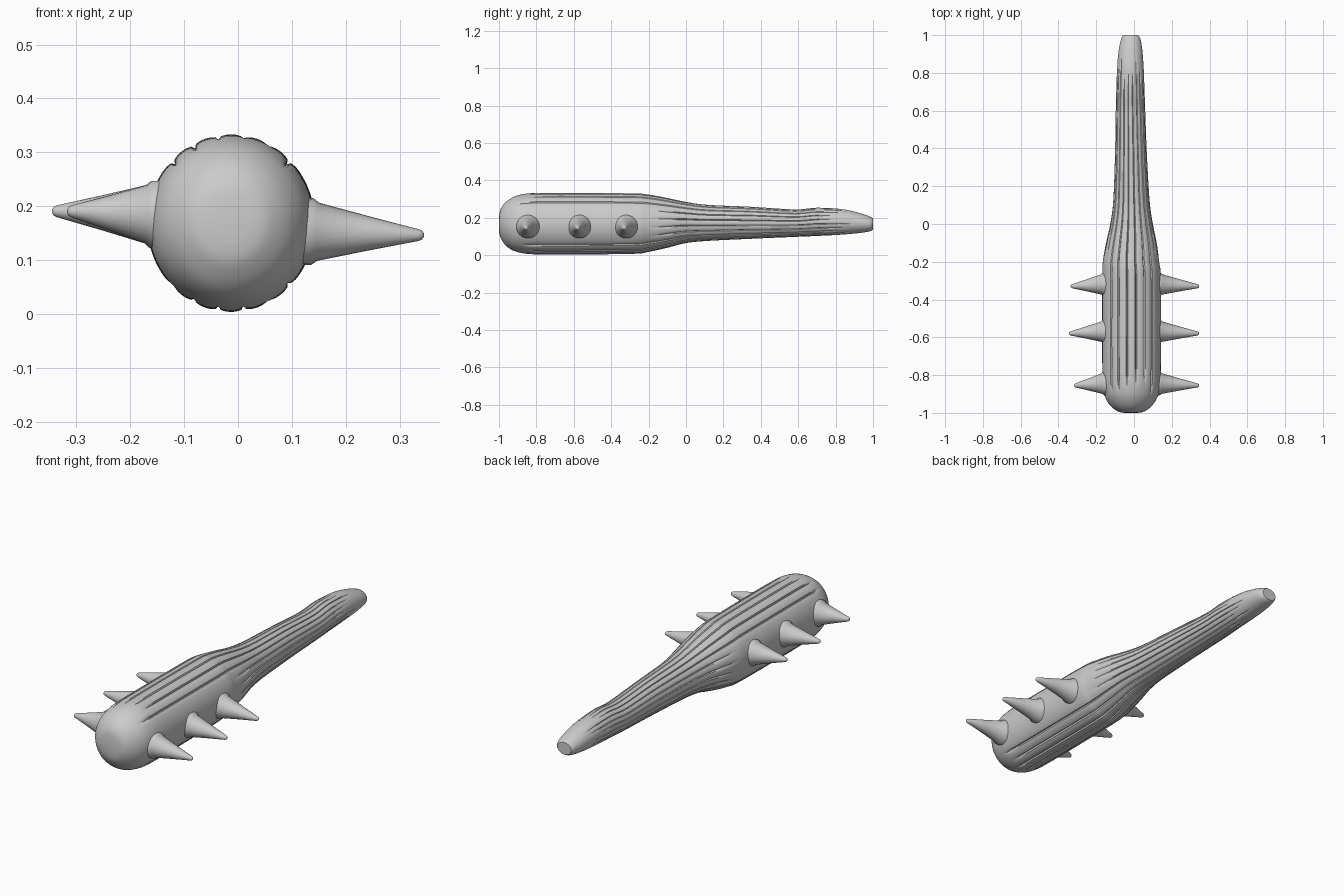
import bpy
import bmesh
import random
from math import sin, cos, pi, tau
from mathutils import Vector

random.seed(4)
default = bpy.data.objects.get("Cube")
if default:
    bpy.data.objects.remove(default, do_unlink=True)

grey = bpy.data.materials.new("plain grey")
grey.use_nodes = True
grey.diffuse_color = (0.6, 0.6, 0.6, 1)
grey.node_tree.nodes["Principled BSDF"].inputs["Base Color"].default_value = (0.6, 0.6, 0.6, 1)


def finish(name, bm, angle):
    """Turn a bmesh into a smooth shaded grey object."""
    bmesh.ops.recalc_face_normals(bm, faces=bm.faces)
    mesh = bpy.data.meshes.new(name)
    bm.to_mesh(mesh)
    bm.free()
    mesh.materials.append(grey)
    obj = bpy.data.objects.new(name, mesh)
    bpy.context.collection.objects.link(obj)
    bpy.ops.object.select_all(action="DESELECT")
    obj.select_set(True)
    bpy.context.view_layer.objects.active = obj
    bpy.ops.object.shade_smooth_by_angle(angle=angle)
    return obj


def skin(bm, rings):
    """Bridge closed rings of points and cap both ends."""
    loops = [[bm.verts.new(p) for p in ring] for ring in rings]
    n = len(loops[0])
    for a, b in zip(loops, loops[1:]):
        for i in range(n):
            j = (i + 1) % n
            bm.faces.new((a[i], a[j], b[j], b[i]))
    bm.faces.new(loops[0])
    bm.faces.new(loops[-1])


# Club outline: y, left and right limits in x, lower and upper limits in z
OUTLINE = [Vector(row) for row in (
    (-1, -.05, .02, .13, .2),
    (-.99, -.09, .06, .09, .25),
    (-.95, -.135, .105, .04, .295),
    (-.88, -.162, .135, .012, .325),
    (-.75, -.168, .142, .004, .333),
    (-.3, -.168, .142, .007, .331),
    (-.2, -.165, .133, .018, .324),
    (-.1, -.148, .12, .04, .306),
    (0, -.126, .1, .065, .285),
    (.12, -.11, .083, .077, .269),
    (.35, -.101, .069, .088, .259),
    (.58, -.097, .06, .098, .245),
    (.7, -.094, .056, .103, .254),
    (.83, -.089, .051, .11, .247),
    (.92, -.081, .044, .118, .228),
    (.98, -.068, .034, .127, .208),
    (1, -.058, .02, .137, .197),
)]


def smooth_path(rows, steps):
    """Pass a Catmull-Rom curve through the outline rows."""
    out = []
    for i in range(len(rows) - 1):
        p, q = rows[i], rows[i + 1]
        m = (q - rows[max(i - 1, 0)]) / 2
        n = (rows[min(i + 2, len(rows) - 1)] - p) / 2
        for s in range(steps):
            t = s / steps
            h = t * t * (3 - 2 * t)
            out.append(p * (1 - h) + q * h + m * (t * (1 - t) ** 2) - n * (t * t * (1 - t)))
    return out + [rows[-1]]


# Grooved wooden body: each plank runs between two narrow cuts
PLANKS = 20
CUT = ((-.1, .25), (0, 1), (.1, .25), (.3, .05), (.5, 0), (.7, .05))
spans = [(random.uniform(-.92, -.84), random.uniform(.8, .93)) for _ in range(PLANKS)]


def ease(value, width):
    return max(0, min(1, value / width))


rings = []
for y, x0, x1, z0, z1 in smooth_path(OUTLINE, 5):
    ring = []
    for k in range(PLANKS):
        for fraction, cut in CUT:
            a = tau * (k + fraction + .5) / PLANKS
            start, end = spans[k]
            fade = ease(y - start, .06) * ease(end - y, .1)
            # The spiked sides of the head stay plain
            if abs(cos(a)) > .8:
                fade *= ease(y + .2, .15)
            depth = 1 - .06 * cut * fade
            ring.append(((x0 + x1) / 2 + (x1 - x0) / 2 * depth * cos(a), y,
                         (z0 + z1) / 2 + (z1 - z0) / 2 * depth * sin(a)))
    rings.append(ring)
bm = bmesh.new()
skin(bm, rings)
finish("club_body", bm, pi / 4)

# Spikes: collar, straight cone and rounded tip (share of length, radius)
SPIKE = ((-.2, .064), (0, .062), (.05, .054), (.5, .032), (.95, .011), (.985, .008), (1, .003))


def spike(name, base, tip):
    axis = tip - base
    side = axis.cross(Vector((0, 0, 1))).normalized()
    up = side.cross(axis).normalized()
    bm = bmesh.new()
    skin(bm, [[base + axis * t + (side * cos(tau * i / 24) + up * sin(tau * i / 24)) * r
               for i in range(24)] for t, r in SPIKE])
    finish(name, bm, pi / 4)


for place, y, reach in (("front", -.85, -.317), ("middle", -.575, -.345), ("rear", -.325, -.335)):
    spike("left_spike_" + place, Vector((.138, y + .005, .153)), Vector((.345, y - .005, .146)))
    spike("right_spike_" + place, Vector((-.163, y + .005, .185)), Vector((reach, y - .005, .191)))
